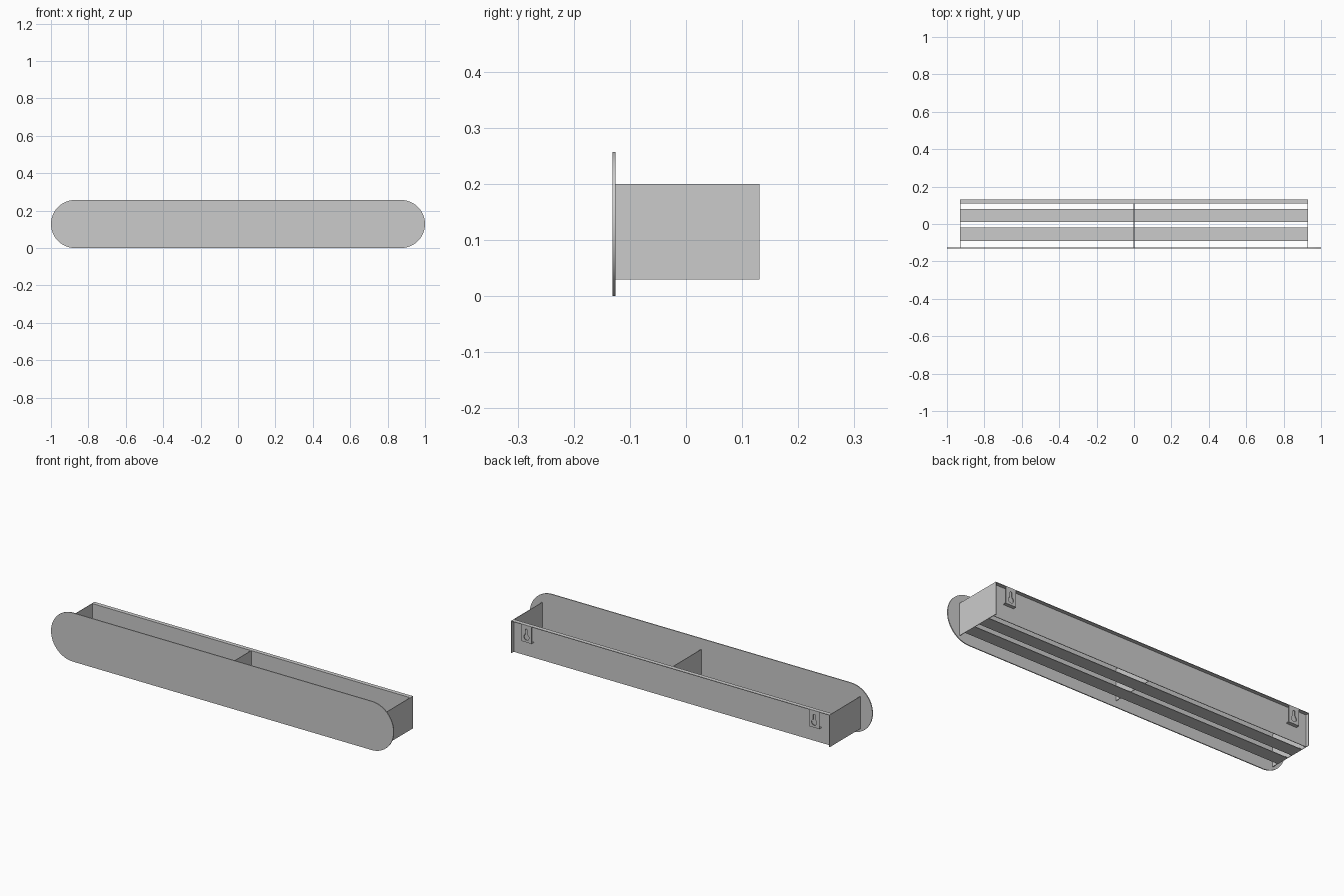
import bpy
import math

if "Cube" in bpy.data.objects:
    bpy.data.objects.remove(bpy.data.objects["Cube"])

T = 0.003            # sheet thickness
HALF = 0.93          # half width of the tray
Z0, Z1 = 0.03, 0.20  # tray bottom and top
FRONT, WALL, BACK = -0.126, 0.112, 0.131


def box(name, lo, hi):
    """Box between two opposite corners."""
    bpy.ops.mesh.primitive_cube_add(size=1, location=[(a + b) / 2 for a, b in zip(lo, hi)])
    ob = bpy.context.object
    ob.name = name
    ob.scale = [b - a for a, b in zip(lo, hi)]
    bpy.ops.object.transform_apply(location=False, rotation=False, scale=True)
    return ob


def plate(name, outlines, y0, y1, x=0):
    """Upright sheet from closed x-z outlines; later outlines are holes."""
    cu = bpy.data.curves.new(name, 'CURVE')
    cu.dimensions = '2D'
    cu.fill_mode = 'BOTH'
    cu.extrude = (y1 - y0) / 2
    for pts in outlines:
        sp = cu.splines.new('POLY')
        sp.points.add(len(pts) - 1)
        for p, (px, pz) in zip(sp.points, pts):
            p.co = (px, pz, 0, 1)
        sp.use_cyclic_u = True
    ob = bpy.data.objects.new(name, cu)
    bpy.context.collection.objects.link(ob)
    ob.location = (x, (y0 + y1) / 2, 0)
    ob.rotation_euler = (math.pi / 2, 0, 0)
    bpy.ops.object.select_all(action='DESELECT')
    ob.select_set(True)
    bpy.context.view_layer.objects.active = ob
    bpy.ops.object.convert(target='MESH')
    bpy.ops.object.shade_smooth_by_angle(angle=math.radians(30))
    return ob


def arc(cx, cz, r, a0, a1, n):
    return [(cx + r * math.cos(math.radians(a0 + (a1 - a0) * i / n)),
             cz + r * math.sin(math.radians(a0 + (a1 - a0) * i / n))) for i in range(n + 1)]


# Rounded front panel
R = 0.1285
plate("front_panel", [arc(1 - R, R, R, -90, 90, 32) + arc(R - 1, R, R, 90, 270, 32)],
      -BACK, FRONT)

# Back wall with a flange folded backwards along the top
box("back_wall", (-HALF + T, WALL - T, Z0), (HALF - T, WALL, Z1))
box("top_flange", (-HALF + T, WALL, Z1 - T), (HALF - T, BACK, Z1))

# Middle divider
box("divider", (-T / 2, FRONT, Z0 + T), (T / 2, WALL - T, Z1))

# Bottom slats
for i, y in enumerate((-0.09, 0.01)):
    box(f"bottom_slat_{i + 1}", (-HALF + T, y, Z0), (HALF - T, y + 0.07, Z0 + T))

# Side walls and keyhole hanging brackets
keyhole = arc(0, 0.137, 0.015, 118, 422, 24) + arc(0, 0.174, 0.006, 0, 180, 10)
W, B = 0.03, 0.11
bracket = [(-W, B), (W, B), (W, Z1 - T), (-W, Z1 - T)]
for side, s in (("left", -1), ("right", 1)):
    x = s * (HALF - T / 2)
    box(f"{side}_side_wall", (x - T / 2, FRONT, Z0), (x + T / 2, BACK, Z1))
    x = s * 0.84
    plate(f"{side}_hanging_bracket", [bracket, keyhole], BACK - T, BACK, x)
    box(f"{side}_bracket_lip", (x - W, WALL, B), (x + W, BACK - T, B + T))
